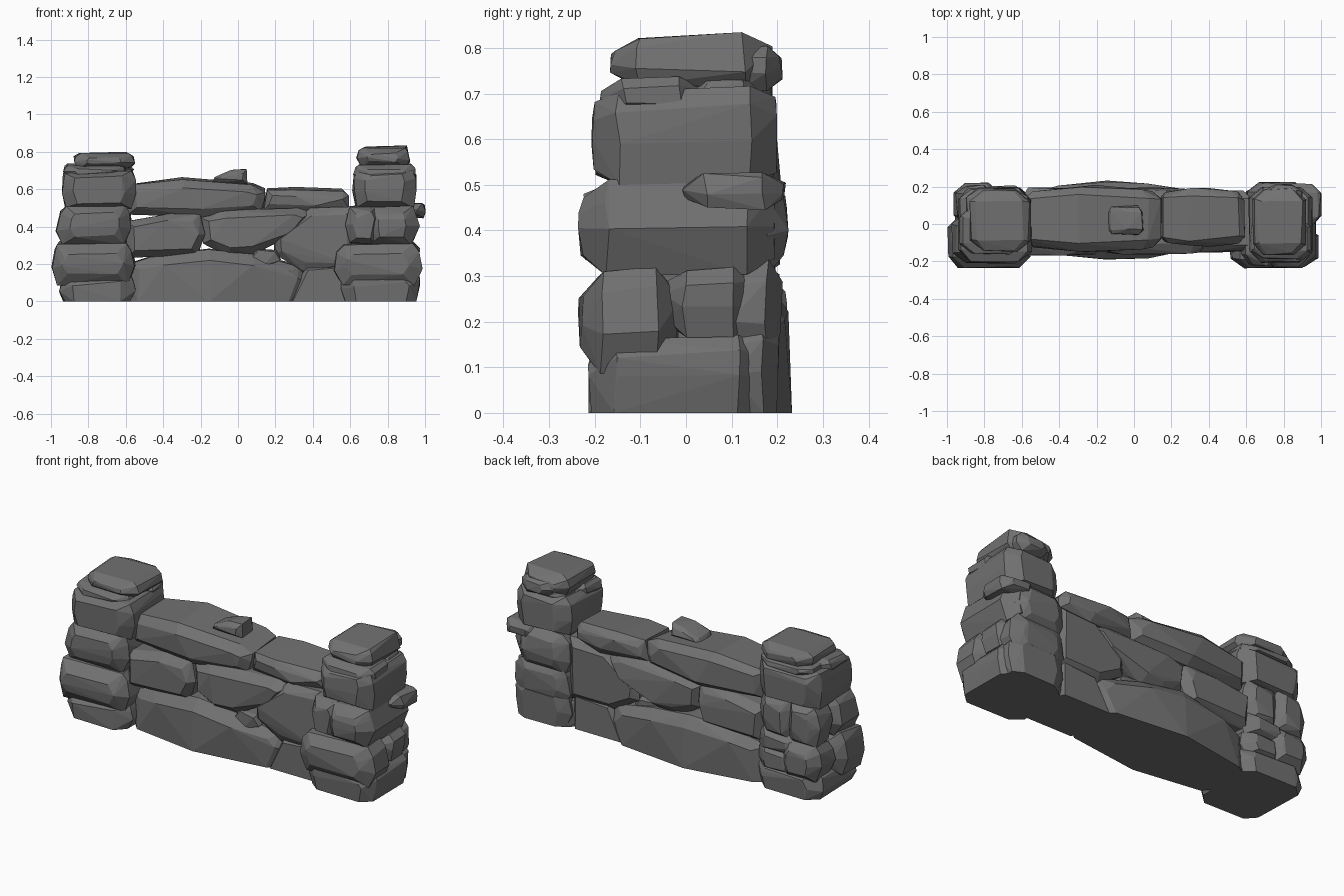
import bpy, bmesh, random

random.seed(7)

grey = bpy.data.materials.new("stone grey")
grey.diffuse_color = (0.165, 0.165, 0.167, 1)


def stone(name, profile, y0, y1, cham=0.04, inset=0.04, bow=0.0, slope=0.0, inset_z=None):
    """Faceted stone: front profile (x, z) run through y, chamfered front and back, then hulled."""
    xs = [p[0] for p in profile]
    zs = [p[1] for p in profile]
    cx, cz = (min(xs) + max(xs)) / 2, (min(zs) + max(zs)) / 2
    w, h = max(xs) - min(xs), max(zs) - min(zs)
    sx = 1 - 2 * min(inset, w * 0.22) / w
    sz = 1 - 2 * min(inset_z or inset, h * 0.27) / h
    bm = bmesh.new()
    for side, y, inward in ((0, y0, 1), (1, y1, -1)):
        for ring in (0, 1):
            for x, z in profile:
                px, pz = x, z
                py = y + inward * cham * ring
                if ring == 0:
                    px = cx + (x - cx) * sx
                    pz = cz + (z - cz) * sz
                # long stones are thinner at their ends
                py += inward * bow * (2 * (x - cx) / w) ** 2
                # tops fall away a little towards the front
                if side == 0 and z > cz:
                    pz -= slope
                px += random.uniform(-0.008, 0.008)
                py += inward * random.uniform(0, 0.014)
                pz += random.uniform(-0.006, 0.006)
                bm.verts.new((px, py, 0 if z == 0 else pz))
    res = bmesh.ops.convex_hull(bm, input=bm.verts[:])
    loose = {g for g in res["geom_interior"] + res["geom_unused"]
             if isinstance(g, bmesh.types.BMVert)}
    bmesh.ops.delete(bm, geom=list(loose), context='VERTS')
    bmesh.ops.dissolve_limit(bm, angle_limit=0.06, verts=bm.verts[:], edges=bm.edges[:])
    bmesh.ops.recalc_face_normals(bm, faces=bm.faces[:])
    me = bpy.data.meshes.new(name)
    bm.to_mesh(me)
    bm.free()
    me.materials.append(grey)
    ob = bpy.data.objects.new(name, me)
    bpy.context.collection.objects.link(ob)


def block(name, x0, x1, y0, y1, z0, z1, edge=0.03):
    """Squarish pillar stone with bulging sides, clipped upright corners and softened rims."""
    w, h = x1 - x0, z1 - z0
    r = random.uniform
    k = min(edge, w * 0.15)
    profile = [(x0 + k * r(0.6, 1.1), z0), (x1 - k * r(0.6, 1.1), z0),
               (x1, z0 + h * r(0.3, 0.5)), (x1 - k * 0.3, z1 - h * 0.2),
               (x1 - k * r(0.7, 1.3), z1),
               (x0 + k * r(0.7, 1.3), z1 - h * 0.03), (x0 + k * 0.3, z1 - h * 0.2),
               (x0, z0 + h * r(0.3, 0.5))]
    clip = min(0.055, (y1 - y0) * 0.2)
    stone(name, profile, y0, y1, cham=clip, inset=0.065, inset_z=edge, slope=h * 0.06)


# left pillar
for args in (
    ("left_base", -0.95, -0.55, -0.215, 0.2, 0, 0.14),
    ("left_second_front", -1.0, -0.55, -0.235, 0.05, 0.09, 0.33, 0.055),
    ("left_second_back", -0.96, -0.72, 0.0, 0.225, 0.1, 0.31, 0.045),
    ("left_second_inner", -0.8, -0.56, 0.0, 0.2, 0.1, 0.24),
    ("left_second_slab", -0.82, -0.56, 0.0, 0.205, 0.21, 0.33),
    ("left_third_front", -0.97, -0.57, -0.215, 0.06, 0.305, 0.53, 0.045),
    ("left_third_back", -0.95, -0.75, 0.0, 0.21, 0.3, 0.52),
    ("left_third_inner", -0.78, -0.57, 0.0, 0.2, 0.3, 0.52),
    ("left_fourth", -0.945, -0.545, -0.205, 0.195, 0.5, 0.705, 0.025),
    ("left_thin_front", -0.93, -0.6, -0.165, 0.1, 0.665, 0.735),
    ("left_thin_back", -0.9, -0.56, 0.0, 0.19, 0.68, 0.735),
    ("left_cap", -0.88, -0.555, -0.15, 0.18, 0.71, 0.797, 0.03),
):
    block(*args)

# right pillar
for args in (
    ("right_base", 0.55, 0.975, -0.215, 0.175, 0, 0.165, 0.025),
    ("right_base_back", 0.6, 0.95, 0.06, 0.205, 0, 0.2),
    ("right_second_front", 0.51, 0.98, -0.237, -0.015, 0.09, 0.32, 0.055),
    ("right_second_side", 0.7, 0.975, -0.05, 0.155, 0.17, 0.32),
    ("right_second_back", 0.6, 0.95, 0.05, 0.215, 0.13, 0.33, 0.04),
    ("right_third", 0.68, 0.965, -0.237, 0.195, 0.305, 0.52, 0.035),
    ("right_third_left", 0.58, 0.77, -0.225, 0.05, 0.31, 0.52),
    ("right_third_back", 0.6, 0.92, 0.0, 0.225, 0.3, 0.52, 0.04),
    ("right_side_slab", 0.8, 1.0, -0.01, 0.22, 0.45, 0.525, 0.02),
    ("right_fourth", 0.615, 0.955, -0.21, 0.2, 0.505, 0.715, 0.025),
    ("right_thin_front", 0.62, 0.95, -0.19, 0.04, 0.655, 0.735),
    ("right_thin_back", 0.66, 0.92, 0.0, 0.17, 0.68, 0.735),
    ("right_cap", 0.63, 0.92, -0.168, 0.19, 0.715, 0.83, 0.035),
    ("right_cap_back", 0.7, 0.9, 0.08, 0.212, 0.71, 0.8),
):
    block(*args)

# bottom course of the wall
stone("wall_long_base", [(-0.6, 0), (-0.59, 0.2), (-0.45, 0.25), (-0.15, 0.285), (0.1, 0.25),
                         (0.33, 0.19), (0.385, 0.1), (0.33, 0), (-0.15, 0)],
      -0.195, 0.238, 0.055, 0.065, bow=0.06, slope=0.005)
stone("wall_base_wedge", [(0.28, 0), (0.37, 0.19), (0.6, 0.2), (0.6, 0)], -0.14, 0.17, 0.03, 0.02)

# middle course
stone("wall_mid_left", [(-0.6, 0.23), (-0.6, 0.43), (-0.37, 0.47), (-0.2, 0.465),
                        (-0.17, 0.36), (-0.22, 0.25)], -0.17, 0.195, 0.045, 0.04)
stone("wall_mid_centre", [(-0.2, 0.45), (-0.19, 0.31), (-0.06, 0.245), (0.08, 0.25),
                          (0.32, 0.37), (0.39, 0.48), (0.33, 0.505), (-0.1, 0.485)],
      -0.175, 0.2, 0.05, 0.045, bow=0.02)
stone("wall_mid_right", [(0.19, 0.33), (0.19, 0.25), (0.35, 0.165), (0.62, 0.165), (0.62, 0.505),
                         (0.39, 0.5)], -0.155, 0.185, 0.04, 0.04)
stone("wall_filler", [(0.07, 0.23), (0.1, 0.28), (0.2, 0.275), (0.23, 0.22), (0.14, 0.185)],
      -0.15, 0.15, 0.02, 0.01)

# top course
stone("wall_top_left", [(-0.59, 0.465), (-0.59, 0.63), (-0.3, 0.665), (0.08, 0.635), (0.14, 0.6),
                        (0.147, 0.54), (0.13, 0.48), (-0.2, 0.45)],
      -0.16, 0.21, 0.045, 0.045, bow=0.03, slope=0.012)
stone("wall_top_right", [(0.135, 0.49), (0.15, 0.6), (0.3, 0.612), (0.56, 0.6), (0.59, 0.57),
                         (0.59, 0.5), (0.42, 0.475)],
      -0.13, 0.2, 0.035, 0.035, bow=0.025, slope=0.01)
stone("wall_top_pebble", [(-0.14, 0.63), (-0.12, 0.665), (-0.03, 0.7), (0.045, 0.712),
                          (0.05, 0.63)], -0.065, 0.1, 0.03, 0.025)
